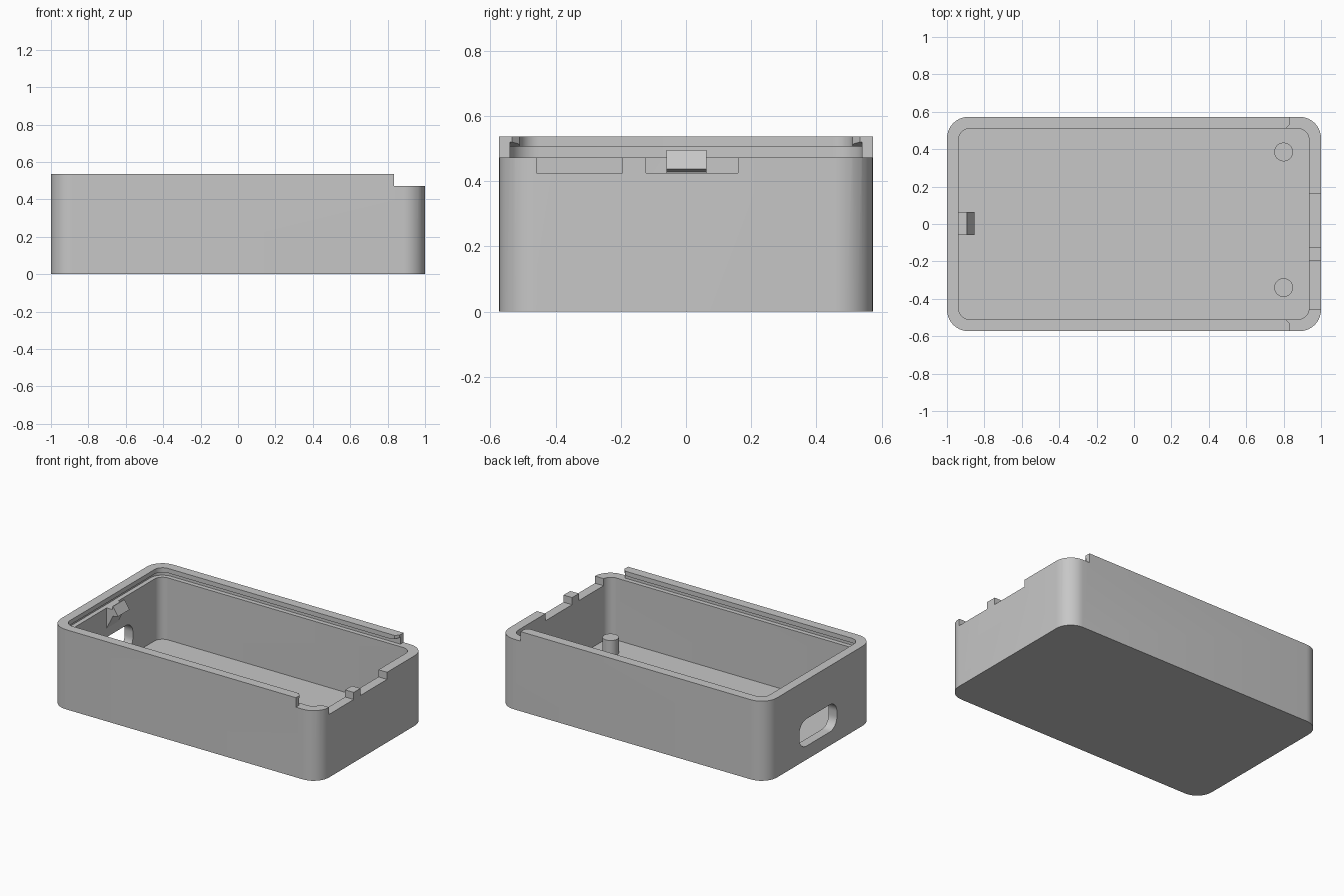
import bpy, bmesh, math

if "Cube" in bpy.data.objects:
    bpy.data.objects.remove(bpy.data.objects["Cube"])

GREY = (0.57, 0.57, 0.57, 1)
grey = bpy.data.materials.new("matte grey")
grey.use_nodes = True
grey.diffuse_color = GREY
grey.node_tree.nodes["Principled BSDF"].inputs["Base Color"].default_value = GREY


def rounded(a0, a1, b0, b1, r, steps=10):
    """Outline of a rectangle with rounded corners."""
    pts = []
    corners = [(a1 - r, b1 - r), (a0 + r, b1 - r), (a0 + r, b0 + r), (a1 - r, b0 + r)]
    for quarter, (ca, cb) in enumerate(corners):
        for i in range(steps + 1):
            t = (quarter + i / steps) * math.pi / 2
            pts.append((ca + r * math.cos(t), cb + r * math.sin(t)))
    return pts


def rect(a0, a1, b0, b1):
    return [(a0, b0), (a1, b0), (a1, b1), (a0, b1)]


def prism(name, outline, lo, hi, axis="z"):
    """Extrude a flat outline along one axis."""
    place = {"x": lambda a, b, t: (t, a, b),
             "y": lambda a, b, t: (a, t, b),
             "z": lambda a, b, t: (a, b, t)}[axis]
    bm = bmesh.new()
    face = bm.faces.new([bm.verts.new(place(a, b, lo)) for a, b in outline])
    extruded = bmesh.ops.extrude_face_region(bm, geom=[face])["geom"]
    shift = place(0, 0, hi - lo)
    bmesh.ops.translate(bm, vec=shift,
                        verts=[v for v in extruded if isinstance(v, bmesh.types.BMVert)])
    bmesh.ops.recalc_face_normals(bm, faces=bm.faces)
    mesh = bpy.data.meshes.new(name)
    bm.to_mesh(mesh)
    bm.free()
    mesh.materials.append(grey)
    obj = bpy.data.objects.new(name, mesh)
    bpy.context.collection.objects.link(obj)
    return obj


def activate(obj):
    bpy.ops.object.select_all(action="DESELECT")
    obj.select_set(True)
    bpy.context.view_layer.objects.active = obj


def cut(target, cutter):
    activate(target)
    mod = target.modifiers.new("cut", "BOOLEAN")
    mod.operation, mod.solver, mod.object = "DIFFERENCE", "EXACT", cutter
    bpy.ops.object.modifier_apply(modifier=mod.name)
    bpy.data.objects.remove(cutter)


FLOOR, LEDGE, TOP = 0.055, 0.473, 0.537
GROOVE_TOP, GROOVE_HALF = 0.506, 0.54
LIP_END = 0.833

# Outer shell with its main cavity
case = prism("case_body", rounded(-1, 1, -0.573, 0.573, 0.115), 0, TOP)
cut(case, prism("cavity", rounded(-0.938, 0.936, -0.51, 0.51, 0.06), FLOOR, 0.7))

# Lowered open end and the groove for a sliding lid
cut(case, prism("open_end", rect(LIP_END, 1.1, -0.7, 0.7), LEDGE, 0.7))
cut(case, prism("lid_groove", rounded(-0.968, 1.2, -GROOVE_HALF, GROOVE_HALF, 0.09),
                LEDGE, GROOVE_TOP))

# Flared groove mouths and bevelled lip ends
for side in (-1, 1):
    mouth = [(0.79, 0.49), (0.85, 0.49), (0.85, 0.525), (LIP_END, 0.52), (0.79, GROOVE_TOP)]
    y0, y1 = sorted((side * 0.50, side * GROOVE_HALF))
    cut(case, prism("groove_mouth", mouth, y0, y1, "y"))
    bevel = [(0.80, side * 0.498), (0.85, side * 0.498), (0.85, side * 0.551)]
    cut(case, prism("lip_bevel", bevel, 0.49, 0.6))

# Notches in the low end wall
for y0, y1 in ((-0.458, -0.195), (-0.123, 0.16)):
    cut(case, prism("notch", rect(y0, y1, 0.425, 0.6), 0.9, 1.1, "x"))

# Port opening in the far end wall
cut(case, prism("port", rounded(-0.18, 0.22, 0.092, 0.275, 0.075), -1.1, -0.9, "x"))

# Locating pegs on the floor
pegs = [prism("floor_peg", rounded(0.75, 0.85, y - 0.05, y + 0.05, 0.0499), FLOOR - 0.01, 0.16)
        for y in (0.385, -0.34)]

# Snap catch on the far end wall
catch = [(-0.945, 0.32), (-0.892, 0.429), (-0.853, 0.437),
         (-0.89, 0.495), (-0.896, 0.495), (-0.896, 0.473), (-0.945, 0.473)]
snap = prism("snap_catch", catch, -0.06, 0.063, "y")

for obj in [case, snap] + pegs:
    activate(obj)
    bpy.ops.object.shade_smooth_by_angle(angle=math.radians(30))
